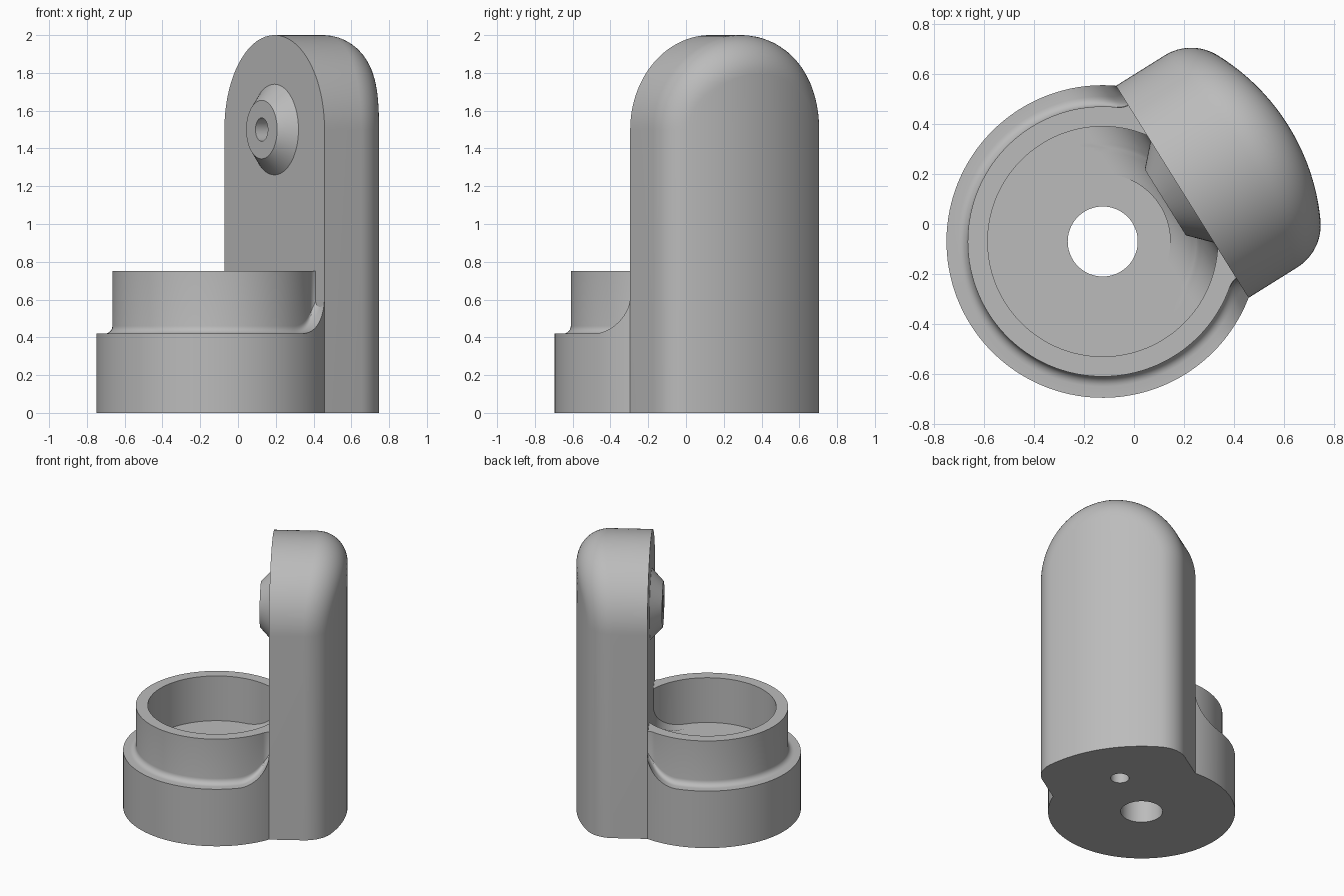
import bpy, bmesh, math
from mathutils import Vector

cube = bpy.data.objects.get("Cube")
if cube:
    bpy.data.objects.remove(cube, do_unlink=True)

CENTRE, TURN = (-0.125, -0.07, 0), math.radians(32)   # cup axis, direction to the post
FACE = 0.375                                          # flat post face, distance from cup axis
FLOOR, RIM, BEND = 0.42, 0.75, 0.2
BOSS_Z = 1.5

grey = bpy.data.materials.new("light_grey")
grey.use_nodes = True
grey.diffuse_color = (0.5, 0.5, 0.5, 1)
grey.node_tree.nodes["Principled BSDF"].inputs["Base Color"].default_value = grey.diffuse_color


def grid_object(name, rows, caps=(), close_rows=False, close_cols=False):
    """Skin a grid of points; caps are lists of (row, column) closing the ends."""
    bm = bmesh.new()
    vs = [[bm.verts.new(p) for p in row] for row in rows]
    n, m = len(vs), len(vs[0])
    for i in range(n if close_rows else n - 1):
        for j in range(m if close_cols else m - 1):
            a, b = (i + 1) % n, (j + 1) % m
            bm.faces.new((vs[i][j], vs[a][j], vs[a][b], vs[i][b]))
    for cap in caps:
        bm.faces.new([vs[i][j] for i, j in cap])
    bmesh.ops.remove_doubles(bm, verts=bm.verts, dist=1e-5)
    bmesh.ops.recalc_face_normals(bm, faces=bm.faces)
    mesh = bpy.data.meshes.new(name)
    bm.to_mesh(mesh)
    bm.free()
    mesh.materials.append(grey)
    ob = bpy.data.objects.new(name, mesh)
    bpy.context.collection.objects.link(ob)
    ob.location, ob.rotation_euler = CENTRE, (0, 0, TURN)
    return ob


def smooth(ob):
    bpy.ops.object.select_all(action='DESELECT')
    ob.select_set(True)
    bpy.context.view_layer.objects.active = ob
    bpy.ops.object.shade_smooth_by_angle(angle=math.radians(25))


# Post: arched slab with a curved back and a rolled back edge
def post_row(normal, z):
    roll, half, back = 0.2, 0.5, 0.875
    v = normal.y * (half - roll)
    zc = z + normal.z * (half - roll)
    ang = math.asin(v / (back - roll))
    out = Vector((math.cos(ang), math.sin(ang), 0))
    mid = out * (back - roll) + Vector((0, 0, zc))
    row = [Vector((FACE, normal.y * half, z + normal.z * half))]
    row += [mid + normal.slerp(out, k / 12) * roll for k in range(13)]
    for k in range(7, -1, -1):
        a = ang * k / 8
        row.append(Vector((back * math.cos(a), back * math.sin(a), zc)))
    return row


ARCH = 64
side = Vector((0, 1, 0))
rows = [post_row(side, 0)]
for i in range(ARCH + 1):
    a = math.pi * i / ARCH
    rows.append(post_row(Vector((0, math.cos(a), math.sin(a))), BOSS_Z))
rows.append(post_row(-side, 0))
last, cols = len(rows) - 1, len(rows[0])
front_cap = [(i, 0) for i in range(last + 1)]
bottom_cap = [(0, j) for j in range(cols)] + [(last, j) for j in reversed(range(cols - 1))]
post = grid_object("post", rows, (front_cap, bottom_cap))

# Wire channel: up through the post, then out of its flat face
BORE, BORE_U = 0.062, 0.47


def bore(name, start, end):
    axis = Vector(end) - Vector(start)
    turn = axis.to_track_quat('Z', 'Y')
    ring = []
    for p in (start, end):
        ring.append([Vector(p) + turn @ Vector((BORE * math.cos(a), BORE * math.sin(a), 0))
                     for a in (math.tau * k / 32 for k in range(32))])
    caps = [[(i, j) for j in range(32)] for i in (0, 1)]
    ob = grid_object(name, ring, caps, close_cols=True)
    ob.hide_render = True
    return ob


cutters = [bore("upright_bore", (BORE_U, 0, -0.1), (BORE_U, 0, BOSS_Z + 0.03)),
           bore("face_bore", (0.2, 0, BOSS_Z), (BORE_U + 0.02, 0, BOSS_Z))]
for c in cutters:
    mod = post.modifiers.new(c.name, 'BOOLEAN')
    mod.operation, mod.solver, mod.object = 'DIFFERENCE', 'EXACT', c
bpy.context.view_layer.update()
cut_mesh = bpy.data.meshes.new_from_object(post.evaluated_get(bpy.context.evaluated_depsgraph_get()))
post.modifiers.clear()
post.data = cut_mesh
for c in cutters:
    bpy.data.objects.remove(c, do_unlink=True)
smooth(post)

# Conical boss around the bore on the flat face
boss_profile = [(0.24, FACE), (0.155, FACE - 0.08), (BORE, FACE - 0.08), (BORE, FACE)]
boss = grid_object("boss", [[(u, r * math.cos(a), BOSS_Z + r * math.sin(a)) for r, u in boss_profile]
                            for a in (math.tau * k / 64 for k in range(64))], close_rows=True)
smooth(boss)


# Cup: stepped ring whose ledge and floor sweep up into the post face
def sweep_height(u):
    d = min(max(u - (FACE - BEND), 0), BEND)
    return FLOOR + BEND - math.sqrt(BEND ** 2 - d ** 2)


def cup_point(t, r, kind, lift):
    limit = math.pi if r <= FACE else math.pi - math.acos(FACE / r)
    a = math.pi + t * limit
    u = r * math.cos(a)
    if kind == "flat":
        return (u, r * math.sin(a), lift)
    z = RIM if kind == "top" else sweep_height(u) + lift
    if kind in ("wall", "top") and r > 0.5:           # flare where the wall meets the post
        d = min(max(FILLET - (FACE - u), 0), FILLET)
        r += FILLET - math.sqrt(FILLET ** 2 - d ** 2)
    return (r * math.cos(a), r * math.sin(a), z)


FILLET, OUTER, WALL, INNER, SEAT, HOLE = 0.04, 0.625, 0.54, 0.46, 0.27, 0.14
profile = [(HOLE, "flat", 0), (FACE, "flat", 0), (OUTER, "flat", 0), (OUTER, "floor", 0)]
for k in range(7):
    a = math.pi / 2 * k / 6
    profile.append((WALL + FILLET * (1 - math.sin(a)), "wall", FILLET * (1 - math.cos(a))))
profile += [(WALL, "top", 0), (INNER, "top", 0)]
STEPS = 6
profile += [(INNER + (FACE - INNER) * k / STEPS, "floor", 0) for k in range(STEPS + 1)]
profile += [(FACE + (SEAT - FACE) * k / STEPS, "floor", 0) for k in range(1, STEPS + 1)]
profile += [(SEAT, "flat", FLOOR), (HOLE, "flat", FLOOR)]
SPAN = 144
cup = grid_object("cup", [[cup_point(math.sin(math.pi / 2 * (2 * i / SPAN - 1)), *p) for p in profile]
                          for i in range(SPAN + 1)], close_cols=True)
smooth(cup)
